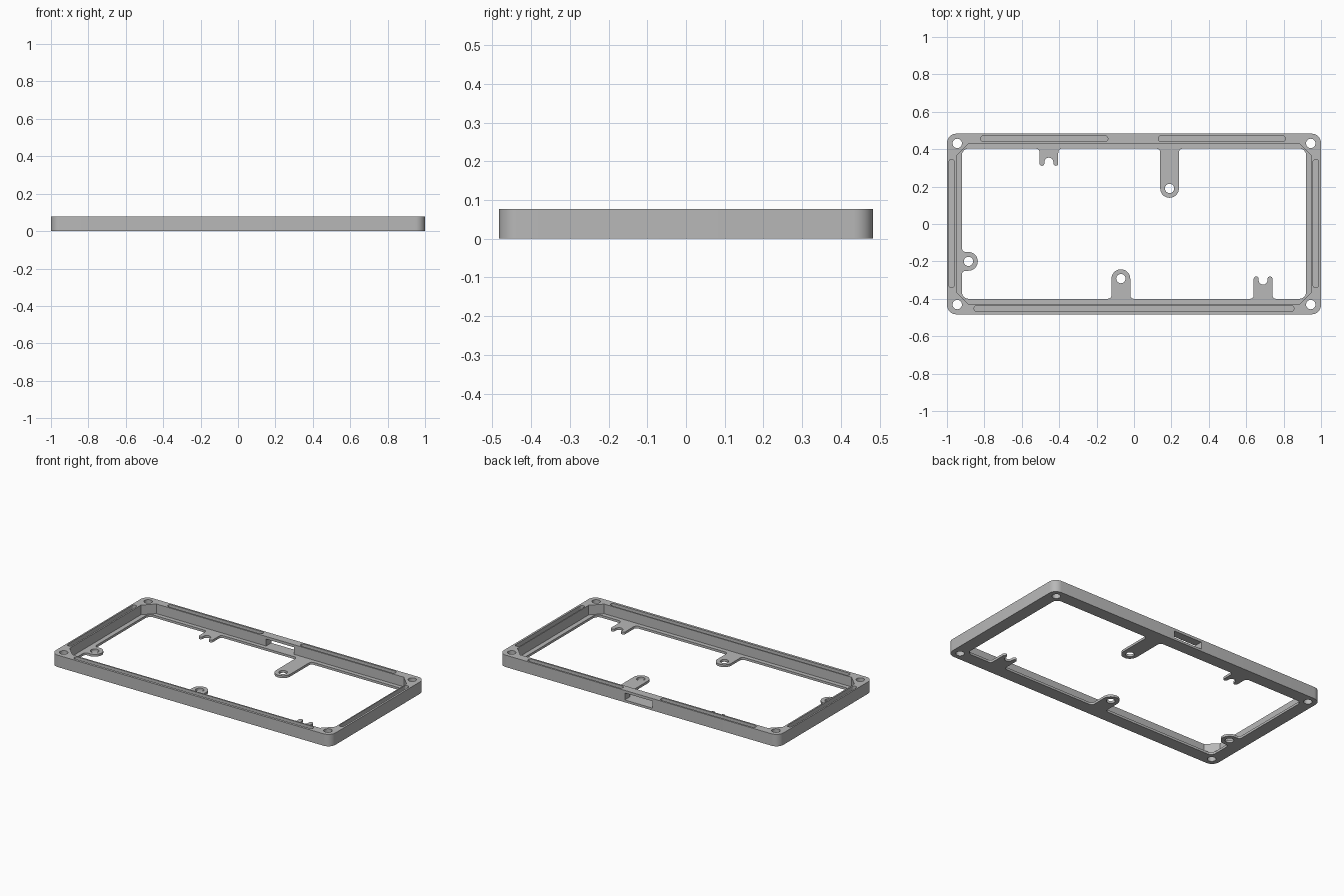
import bpy, bmesh, math
from mathutils import Matrix

if "Cube" in bpy.data.objects:
    bpy.data.objects.remove(bpy.data.objects["Cube"])

H, LEDGE = 0.077, 0.015          # frame height, floor ledge thickness

grey = bpy.data.materials.new("plain grey")
grey.diffuse_color = (0.48, 0.48, 0.48, 1)
grey.use_nodes = True
grey.node_tree.nodes["Principled BSDF"].inputs["Base Color"].default_value = grey.diffuse_color


def arc(cx, cy, r, a0, a1, n=8):
    return [(cx + r * math.cos(math.radians(a0 + (a1 - a0) * i / n)),
             cy + r * math.sin(math.radians(a0 + (a1 - a0) * i / n))) for i in range(n + 1)]


def rounded(x0, x1, y0, y1, r, n=8):
    return (arc(x1 - r, y1 - r, r, 0, 90, n) + arc(x0 + r, y1 - r, r, 90, 180, n)
            + arc(x0 + r, y0 + r, r, 180, 270, n) + arc(x1 - r, y0 + r, r, 270, 360, n))


def slot(x0, x1, y0, y1):
    return rounded(x0, x1, y0, y1, min(x1 - x0, y1 - y0) / 2 - 0.0005)


def prism(name, pts, z0, z1):
    bm = bmesh.new()
    face = bm.faces.new([bm.verts.new((x, y, z0)) for x, y in pts])
    ext = bmesh.ops.extrude_face_region(bm, geom=[face])
    for v in ext["geom"]:
        if isinstance(v, bmesh.types.BMVert):
            v.co.z = z1
    bmesh.ops.remove_doubles(bm, verts=bm.verts, dist=1e-5)
    bmesh.ops.recalc_face_normals(bm, faces=bm.faces)
    me = bpy.data.meshes.new(name)
    bm.to_mesh(me)
    bm.free()
    me.materials.append(grey)
    ob = bpy.data.objects.new(name, me)
    bpy.context.collection.objects.link(ob)
    return ob


def cut(ob, pts, z0, z1):
    tool = prism("cutter", pts, z0, z1)
    mod = ob.modifiers.new("cut", 'BOOLEAN')
    mod.operation, mod.solver, mod.object = 'DIFFERENCE', 'EXACT', tool
    bpy.context.view_layer.update()
    me = bpy.data.meshes.new_from_object(ob.evaluated_get(bpy.context.evaluated_depsgraph_get()))
    ob.modifiers.clear()
    ob.data = me
    bpy.data.objects.remove(tool)


def hole(ob, x, y, r=0.025):
    cut(ob, arc(x, y, r, 0, 345, 23), -0.1, 0.2)


# Frame: rounded block with an opening and a wider cavity above the ledge
frame = prism("frame", rounded(-1, 1, -0.483, 0.483, 0.05), 0, H)
cut(frame, rounded(-0.92, 0.92, -0.4, 0.403, 0.035), -0.1, 0.2)
cut(frame, rounded(-0.95, 0.95, -0.428, 0.43, 0.065, 1), LEDGE, 0.2)

# Corner screw holes
for sx in (-1, 1):
    for sy in (-1, 1):
        hole(frame, sx * 0.945, sy * 0.431)

# Grooves in the rim
for g in ((-0.82, -0.14, 0.441, 0.471), (0.13, 0.81, 0.441, 0.471),
          (-0.855, 0.855, -0.467, -0.437),
          (-0.99, -0.96, -0.34, 0.345), (0.957, 0.987, -0.34, 0.345)):
    cut(frame, slot(*g), H - 0.03, 0.2)

# Cable port through the back wall
cut(frame, [(-0.1, 0.41), (0.1, 0.41), (0.1, 0.6), (-0.1, 0.6)], LEDGE, 0.06)


# Tabs: profiles point along +y from a filleted base, then get turned into place
W, F = 0.05, 0.02


def tab(name, tip, x, y, angle):
    pts = arc(-W - F, F, F, 270, 360, 5) + tip + arc(W + F, F, F, 180, 270, 5)
    ob = prism(name, pts, 0, LEDGE)
    ob.data.transform(Matrix.Translation((x, y, 0)) @ Matrix.Rotation(math.radians(angle), 4, 'Z'))
    return ob


def round_tip(length):
    return arc(0, length, W, 180, 0, 16)


def forked_tip(length):
    p = 0.013
    return (arc(-W + p, length - p, p, 180, 0, 8) + arc(0, length - 0.02, W - 2 * p, 180, 360, 8)
            + arc(W - p, length - p, p, 180, 0, 8))


tabs = [tab("long_screw_tab", round_tip(0.213), 0.19, 0.403, 180),
        tab("front_screw_tab", round_tip(0.108), -0.07, -0.4, 0),
        tab("side_screw_tab", round_tip(0.035), -0.92, -0.2, -90)]
for ob, (x, y) in zip(tabs, ((0.19, 0.19), (-0.07, -0.292), (-0.885, -0.2))):
    hole(ob, x, y)
tabs += [tab("back_forked_tab", forked_tip(0.092), -0.455, 0.403, 180),
         tab("front_forked_tab", forked_tip(0.12), 0.69, -0.4, 0)]

# Smooth rounded walls, keep hard edges
for ob in [frame] + tabs:
    bpy.ops.object.select_all(action='DESELECT')
    ob.select_set(True)
    bpy.context.view_layer.objects.active = ob
    bpy.ops.object.shade_smooth_by_angle(angle=math.radians(30))
